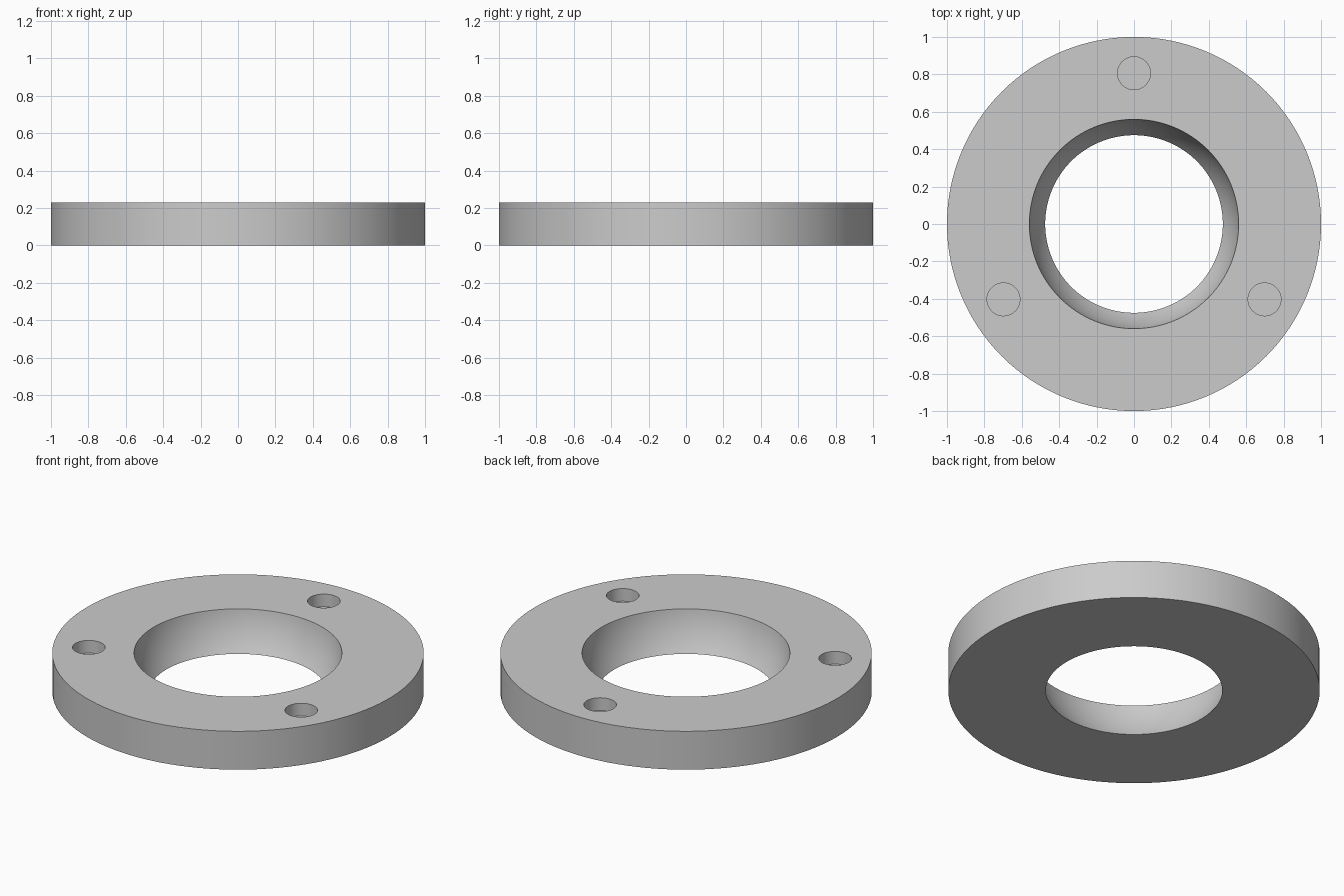
import bpy, bmesh, math
from mathutils import Vector

if "Cube" in bpy.data.objects:
    bpy.data.objects.remove(bpy.data.objects["Cube"])

HEIGHT = 0.228
SEGMENTS = 128
SPHERE_Z, SPHERE_R = 0.306, 0.565   # spherical seat in the middle
POCKET_R, POCKET_DEPTH, POCKET_CIRCLE = 0.088, 0.075, 0.806

grey = bpy.data.materials.new("light grey")
grey.diffuse_color = (0.6, 0.6, 0.6, 1)
grey.use_nodes = True
grey.node_tree.nodes["Principled BSDF"].inputs["Base Color"].default_value = grey.diffuse_color


def new_object(name, bm):
    bmesh.ops.recalc_face_normals(bm, faces=bm.faces)
    mesh = bpy.data.meshes.new(name)
    bm.to_mesh(mesh)
    bm.free()
    mesh.materials.append(grey)
    obj = bpy.data.objects.new(name, mesh)
    bpy.context.collection.objects.link(obj)
    return obj


# Ring: lathed outline with a concave spherical bore
steps = 12
profile = [(1, 0), (1, HEIGHT)]
for i in range(steps + 1):
    z = HEIGHT * (1 - i / steps)
    profile.append((math.sqrt(SPHERE_R ** 2 - (z - SPHERE_Z) ** 2), z))

bm = bmesh.new()
loops = []
for s in range(SEGMENTS):
    a = math.tau * s / SEGMENTS
    loops.append([bm.verts.new((r * math.cos(a), r * math.sin(a), z)) for r, z in profile])
n = len(profile)
for s in range(SEGMENTS):
    p, q = loops[s], loops[(s + 1) % SEGMENTS]
    for k in range(n):
        bm.faces.new((p[k], q[k], q[(k + 1) % n], p[(k + 1) % n]))
ring = new_object("ring_base", bm)

# Three blind round pockets in the top face
bm = bmesh.new()
for i in range(3):
    a = math.radians(90 + 120 * i)
    made = bmesh.ops.create_cone(bm, cap_ends=True, segments=48, radius1=POCKET_R,
                                 radius2=POCKET_R, depth=2 * POCKET_DEPTH)
    bmesh.ops.translate(bm, verts=made["verts"],
                        vec=Vector((math.cos(a) * POCKET_CIRCLE, math.sin(a) * POCKET_CIRCLE, HEIGHT)))
cutter = new_object("pocket_cutter", bm)
cutter.hide_render = True

cut = ring.modifiers.new("pockets", 'BOOLEAN')
cut.operation = 'DIFFERENCE'
cut.solver = 'EXACT'
cut.object = cutter
bpy.context.view_layer.objects.active = ring
ring.select_set(True)
bpy.ops.object.modifier_apply(modifier=cut.name)
bpy.data.objects.remove(cutter)

bpy.ops.object.shade_smooth_by_angle(angle=math.radians(30))
